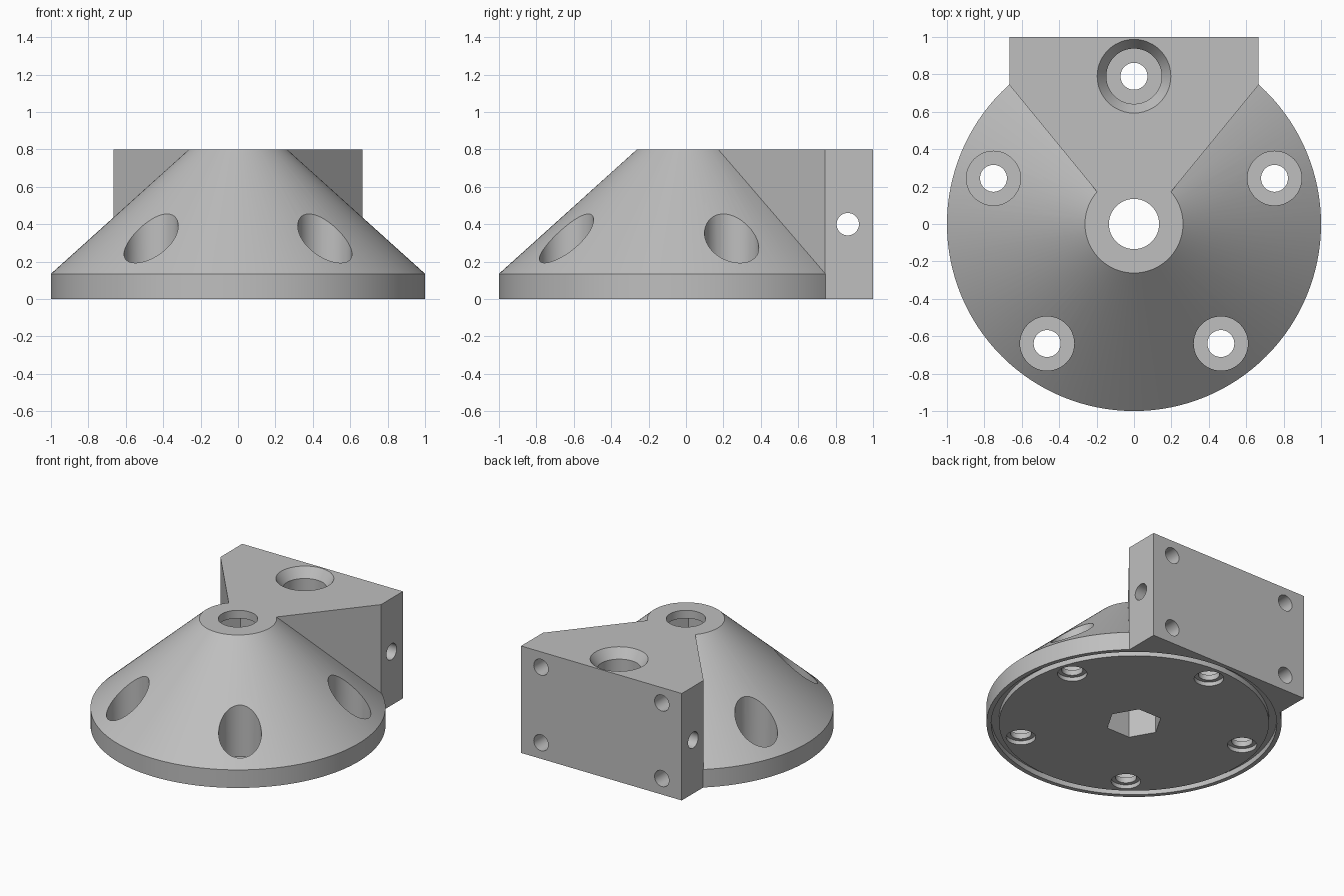
import bpy, bmesh, math
from mathutils import Matrix, Vector

cube = bpy.data.objects.get("Cube")
if cube:
    bpy.data.objects.remove(cube, do_unlink=True)

grey = bpy.data.materials.new("plain grey")
grey.use_nodes = True
COLOUR = (0.52, 0.52, 0.52, 1)
grey.diffuse_color = COLOUR
grey.node_tree.nodes["Principled BSDF"].inputs["Base Color"].default_value = COLOUR


def finish(name, bm):
    bmesh.ops.recalc_face_normals(bm, faces=bm.faces)
    mesh = bpy.data.meshes.new(name)
    bm.to_mesh(mesh)
    bm.free()
    mesh.materials.append(grey)
    obj = bpy.data.objects.new(name, mesh)
    bpy.context.collection.objects.link(obj)
    return obj


def lathe(name, profile, sides, centre=(0, 0), ring=False):
    """Turn (radius, z) points about a vertical axis; a ring closes on itself."""
    bm = bmesh.new()
    rows = []
    for r, z in profile:
        rows.append([bm.verts.new((centre[0] + r * math.cos(math.tau * i / sides),
                                   centre[1] + r * math.sin(math.tau * i / sides), z))
                     for i in range(sides)])
    pairs = list(zip(rows, rows[1:]))
    if ring:
        pairs.append((rows[-1], rows[0]))
    else:
        bm.faces.new(rows[0])
        bm.faces.new(rows[-1])
    for a, b in pairs:
        for i in range(sides):
            j = (i + 1) % sides
            bm.faces.new((a[i], a[j], b[j], b[i]))
    return finish(name, bm)


def rod(name, centre, radius, length, axis):
    bm = bmesh.new()
    turn = Vector((0, 0, 1)).rotation_difference(Vector(axis)).to_matrix().to_4x4()
    bmesh.ops.create_cone(bm, cap_ends=True, segments=32, radius1=radius, radius2=radius,
                          depth=length, matrix=Matrix.Translation(centre) @ turn)
    return finish(name, bm)


# Conical body
body = lathe("conical_mount", [(1, 0), (1, 0.135), (0.262, 0.8)], 128)

# Wedge-shaped mounting block
outline = [(0.1, 0.053), (0.665, 0.742), (0.665, 1)]
outline += [(-x, y) for x, y in reversed(outline)]
bm = bmesh.new()
base = bm.faces.new([bm.verts.new((x, y, 0)) for x, y in outline])
top = bmesh.ops.extrude_face_region(bm, geom=[base])["geom"]
bmesh.ops.translate(bm, vec=(0, 0, 0.8),
                    verts=[v for v in top if isinstance(v, bmesh.types.BMVert)])
block = finish("mounting_block", bm)

# Centre bore with hexagonal socket below
cutters = [lathe("centre_bore", [(0.134, 0.5), (0.134, 1)], 48),
           lathe("hex_socket", [(0.192, -0.1), (0.192, 0.74)], 6)]

# Seal groove under the base
cutters.append(lathe("seal_groove", [(0.915, -0.1), (0.968, -0.1), (0.968, 0.04), (0.915, 0.04)],
                     128, ring=True))

# Five stepped screw holes, the one in the block with a wide chamfer
stem = [(0.1, -0.1), (0.1, 0.03), (0.072, 0.03), (0.072, 0.07)]
for k in range(5):
    angle = math.radians(90 + 72 * k)
    centre = (0.79 * math.cos(angle), 0.79 * math.sin(angle))
    if k == 0:
        head = [(0.148, 0.07), (0.148, 0.73), (0.197, 0.8), (0.197, 1)]
    else:
        head = [(0.145, 0.07), (0.145, 1)]
    cutters.append(lathe("screw_hole", stem + head, 48, centre))

# Cross bore and four blind holes in the back face
cutters.append(rod("cross_bore", (0, 0.865, 0.4), 0.06, 2, (1, 0, 0)))
for x in (-0.5, 0.5):
    for z in (0.12, 0.685):
        cutters.append(rod("back_hole", (x, 0.95, z), 0.06, 0.5, (0, 1, 0)))

# Join and cut, then keep only the finished solid
for tool in [block] + cutters:
    tool.hide_render = True
    mod = body.modifiers.new(tool.name, "BOOLEAN")
    mod.operation = "UNION" if tool is block else "DIFFERENCE"
    mod.solver = "EXACT"
    mod.object = tool
bpy.context.view_layer.update()
solid = bpy.data.meshes.new_from_object(body.evaluated_get(bpy.context.evaluated_depsgraph_get()))
body.modifiers.clear()
body.data = solid
for tool in [block] + cutters:
    bpy.data.objects.remove(tool, do_unlink=True)
solid.materials.clear()
solid.materials.append(grey)
for face in solid.polygons:
    face.material_index = 0

bpy.ops.object.select_all(action="DESELECT")
body.select_set(True)
bpy.context.view_layer.objects.active = body
bpy.ops.object.shade_smooth_by_angle(angle=math.radians(25))
